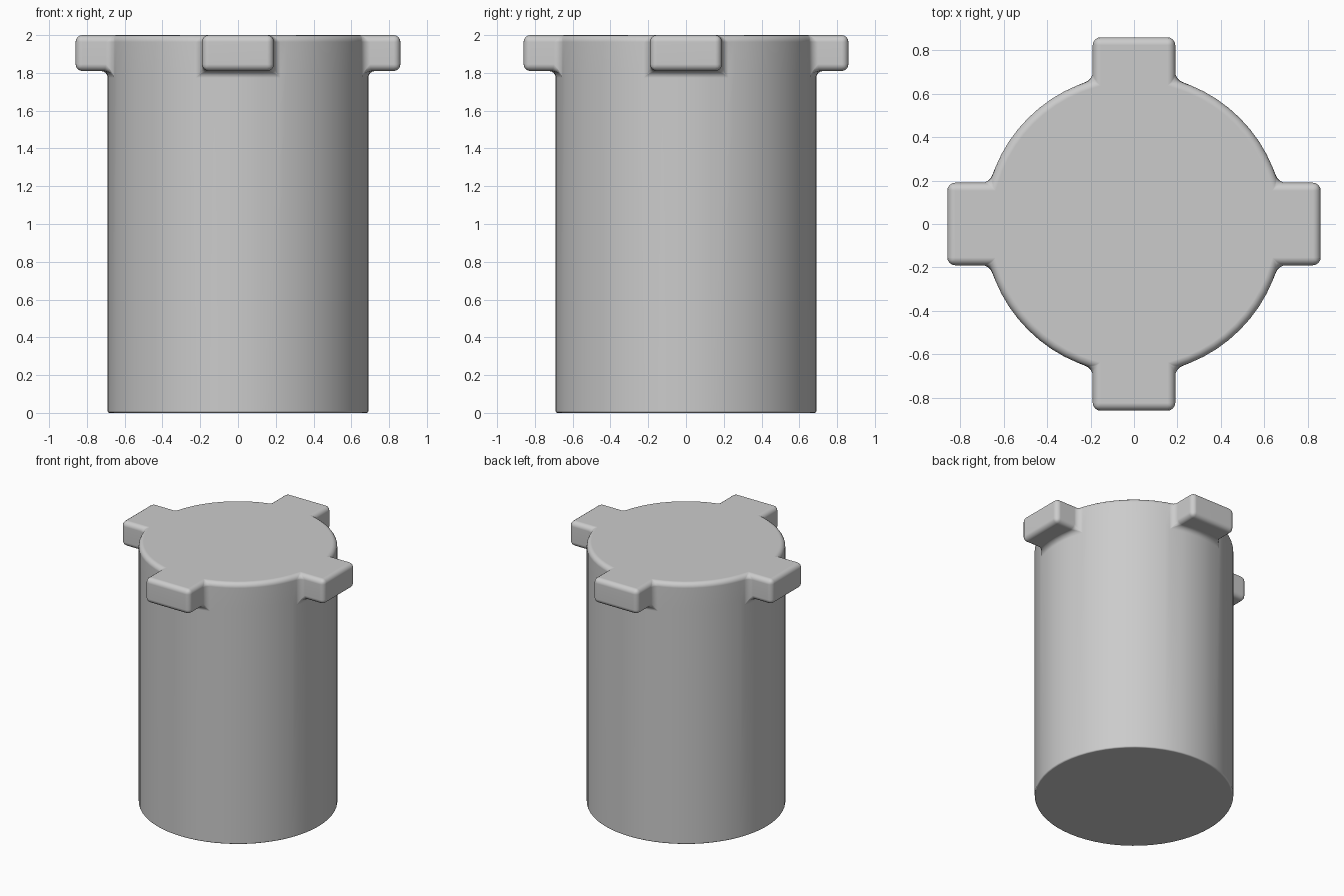
import bpy, bmesh, math

if "Cube" in bpy.data.objects:
    bpy.data.objects.remove(bpy.data.objects["Cube"])

R, HEIGHT = 0.69, 2.0            # cylinder body
LUG_Z, LUG_OUT, LUG_HALF = 1.81, 0.86, 0.19
ROUND = 0.036                    # edge rounding and fillet size
LUG_STEPS, GAP_STEPS = 6, 10     # arc steps behind a lug / between lugs
half = math.asin(LUG_HALF / R)

# ring angles, with ring points landing exactly on the lug sides
angles = []
for q in range(4):
    base = q * math.pi / 2
    angles += [base - half + 2 * half * i / LUG_STEPS for i in range(LUG_STEPS)]
    gap = math.pi / 2 - 2 * half
    angles += [base + half + gap * i / GAP_STEPS for i in range(GAP_STEPS)]
n, per = len(angles), LUG_STEPS + GAP_STEPS

bm = bmesh.new()


def ring(z):
    return [bm.verts.new((R * math.cos(a), R * math.sin(a), z)) for a in angles]


# body wall up to the lugs
low, mid = ring(0), ring(LUG_Z)
for i in range(n):
    j = (i + 1) % n
    bm.faces.new((low[i], low[j], mid[j], mid[i]))
bm.faces.new(low[::-1])

# upper band: four lugs and the wall between them
outline = []
for q in range(4):
    s = q * per
    c, d = math.cos(q * math.pi / 2), math.sin(q * math.pi / 2)
    tips = [[bm.verts.new((LUG_OUT * c - y * d, LUG_OUT * d + y * c, z))
             for y in (-LUG_HALF, LUG_HALF)] for z in (LUG_Z, HEIGHT)]
    (b0, b1), (t0, t1) = tips
    arc = [mid[(s + LUG_STEPS + k) % n] for k in range(GAP_STEPS + 1)]
    top = [bm.verts.new((v.co.x, v.co.y, HEIGHT)) for v in arc]
    bm.faces.new(mid[s:s + LUG_STEPS + 1] + [b1, b0])      # underside
    bm.faces.new((b0, b1, t1, t0))                         # tip
    bm.faces.new((b1, arc[0], top[0], t1))                 # far side
    for k in range(GAP_STEPS):
        bm.faces.new((arc[k], arc[k + 1], top[k + 1], top[k]))
    outline.append((t0, t1, top, b0))
for q in range(4):
    t0, _, _, b0 = outline[q]
    bm.faces.new((mid[q * per], b0, t0, outline[q - 1][2][-1]))  # near side
bm.faces.new([v for t0, t1, top, _ in outline for v in (t0, t1, *top)])
bmesh.ops.recalc_face_normals(bm, faces=bm.faces[:])

# rounding weights: slight at the foot, full on lugs, rim and fillets
weight = bm.edges.layers.float.new("bevel_weight_edge")
for e in bm.edges:
    if e.calc_face_angle(0) > math.radians(30):
        e[weight] = 0.3 if max(v.co.z for v in e.verts) < 0.01 else 1.0
for f in bm.faces:
    f.smooth = True

mesh = bpy.data.meshes.new("lugged_cylinder")
bm.to_mesh(mesh)
bm.free()
body = bpy.data.objects.new("lugged_cylinder", mesh)
bpy.context.collection.objects.link(body)

# rounded edges with flat faces kept flat
bevel = body.modifiers.new("rounded_edges", 'BEVEL')
bevel.limit_method = 'WEIGHT'
bevel.width = ROUND
bevel.segments = 4
bevel.use_clamp_overlap = False
normals = body.modifiers.new("flat_shading", 'WEIGHTED_NORMAL')
normals.keep_sharp = True
